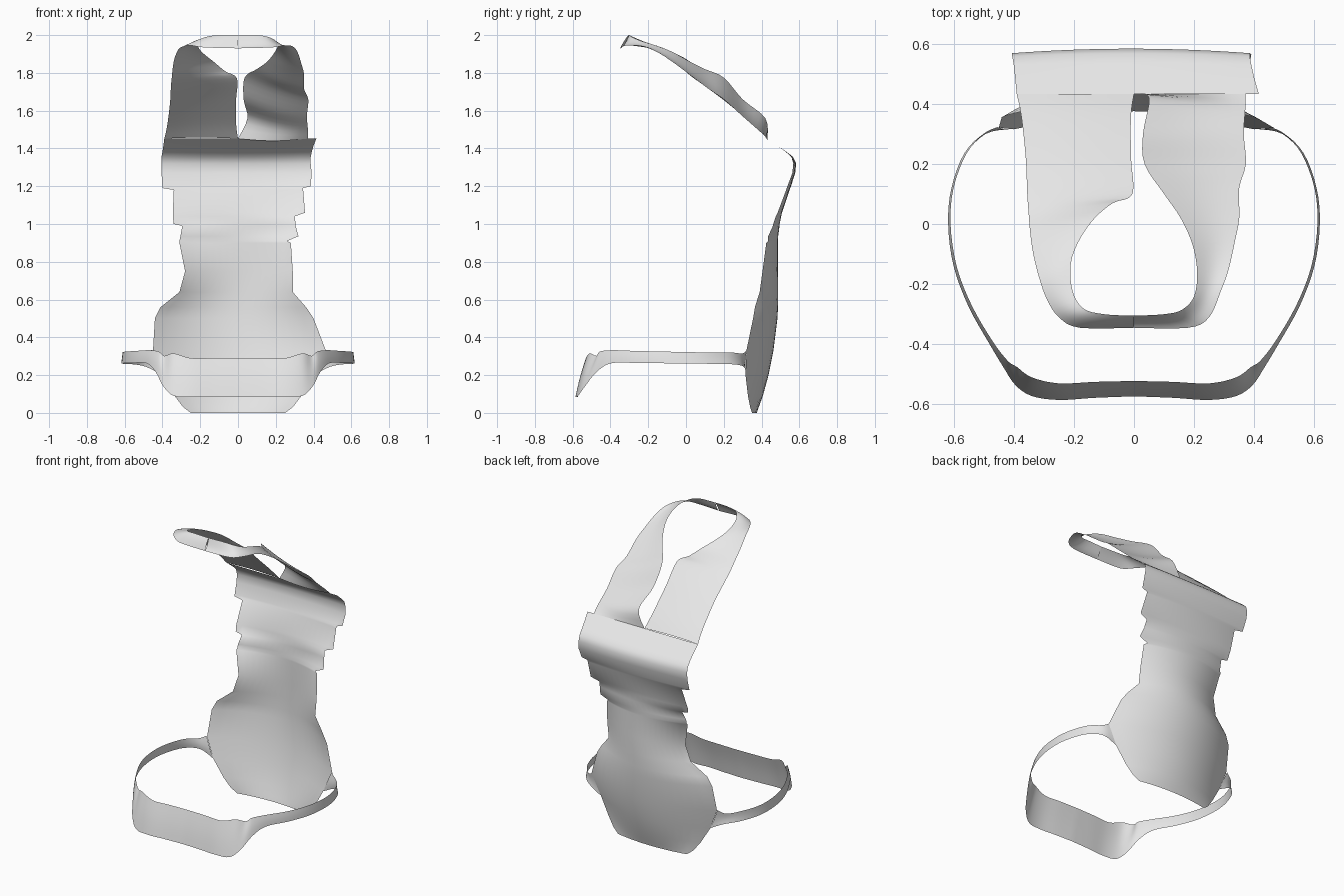
import bpy, math
from mathutils import Vector

cloth = bpy.data.materials.new("light_grey_cloth")
cloth.diffuse_color = (0.8, 0.8, 0.8, 1)


def sheet(name, rows):
    """Smooth single-layer cloth from equal-length rows of points."""
    n = len(rows[0])
    verts = [p for row in rows for p in row]
    faces = [(r * n + c, r * n + c + 1, (r + 1) * n + c + 1, (r + 1) * n + c)
             for r in range(len(rows) - 1) for c in range(n - 1)]
    mesh = bpy.data.meshes.new(name)
    mesh.from_pydata(verts, [], faces)
    mesh.materials.append(cloth)
    for p in mesh.polygons:
        p.use_smooth = True
    ob = bpy.data.objects.new(name, mesh)
    bpy.context.collection.objects.link(ob)
    return ob


def spline(pts, steps=4):
    """Catmull-Rom curve through the points."""
    p = [Vector(q) for q in pts]
    p = [p[0]] + p + [p[-1]]
    out = []
    for i in range(1, len(p) - 2):
        a, b, c, d = p[i - 1:i + 3]
        for s in range(steps):
            t = s / steps
            out.append(0.5 * (2 * b + (c - a) * t + (2 * a - 5 * b + 4 * c - d) * t * t
                              + (3 * b - a - 3 * c + d) * t ** 3))
    out.append(p[-1])
    return out


def loft(name, edge_a, edge_b, bulge, cols=8):
    """Cloth strip between two edge curves, pushed out by bulge in the middle."""
    bulge = Vector(bulge)
    rows = []
    for a, b in zip(spline(edge_a), spline(edge_b)):
        rows.append([a.lerp(b, c / cols) + bulge * math.sin(math.pi * c / cols)
                     for c in range(cols + 1)])
    return sheet(name, rows)


# Back panel: height, left x, right x, middle y, edge y (ragged sides)
panel = [
    (0.00, -.25, .25, .375, .350), (0.03, -.29, .29, .385, .340),
    (0.09, -.335, .335, .407, .328), (0.20, -.40, .40, .437, .315),
    (0.33, -.45, .465, .463, .320), (0.50, -.44, .40, .484, .355),
    (0.56, -.41, .36, .487, .365), (0.64, -.31, .29, .488, .390),
    (0.75, -.28, .29, .486, .405), (0.90, -.31, .28, .486, .425),
    (0.91, -.31, .26, .487, .435), (0.935, -.305, .32, .488, .435),
    (0.99, -.295, .305, .495, .460), (1.00, -.34, .305, .496, .462),
    (1.04, -.345, .30, .504, .475), (1.06, -.345, .355, .508, .485),
    (1.18, -.34, .345, .548, .530), (1.19, -.40, .345, .552, .533),
    (1.20, -.40, .385, .556, .537),
]
# Fold at the shoulders, where the panel turns forward
fold = [
    (1.27, -.405, .39, .578, .563), (1.32, -.405, .385, .583, .568),
    (1.355, -.405, .385, .567, .558), (1.38, -.40, .39, .535, .530),
    (1.415, -.395, .40, .485, .485), (1.452, -.39, .415, .432, .432),
]
rows = []
for z, xl, xr, ym, ye in panel + fold:
    row = []
    for c in range(17):
        t = c / 8 - 1
        row.append((xl + (xr - xl) * c / 16, ye + (ym - ye) * (1 - t * t), z))
    rows.append(row)
sheet("back_panel", rows)

# Left half of the upper flap: slit and neck opening edge, then outer edge
left_inner = [
    (0, .432, 1.452), (-.01, .36, 1.53), (-.01, .22, 1.66), (-.005, .10, 1.77),
    (-.07, .07, 1.81), (-.13, .02, 1.86), (-.18, -.05, 1.90), (-.21, -.13, 1.935),
    (-.205, -.22, 1.965), (-.17, -.28, 1.99), (-.10, -.30, 2.0), (0, -.305, 2.0)]
left_outer = [
    (-.39, .432, 1.452), (-.375, .36, 1.52), (-.36, .22, 1.64), (-.355, .10, 1.73),
    (-.35, .03, 1.78), (-.345, -.03, 1.83), (-.335, -.10, 1.88), (-.315, -.18, 1.925),
    (-.29, -.25, 1.94), (-.25, -.31, 1.945), (-.18, -.345, 1.935), (0, -.345, 1.93)]
loft("left_flap", left_inner, left_outer, (0, 0, .006))

# Right half, with its slit edge lifted into a crease
right_inner = [
    (0, .432, 1.452), (.05, .42, 1.56), (.03, .30, 1.66), (.035, .20, 1.775),
    (.10, .10, 1.82), (.155, .02, 1.86), (.195, -.07, 1.91), (.21, -.16, 1.945),
    (.20, -.24, 1.97), (.16, -.285, 1.99), (.10, -.30, 2.0), (0, -.305, 2.0)]
right_outer = [
    (.37, .432, 1.452), (.37, .38, 1.50), (.365, .30, 1.57), (.372, .20, 1.66),
    (.35, .12, 1.715), (.35, .02, 1.79), (.335, -.06, 1.85), (.315, -.15, 1.91),
    (.29, -.22, 1.94), (.25, -.31, 1.945), (.18, -.345, 1.935), (0, -.345, 1.93)]
loft("right_flap", right_inner, right_outer, (0, 0, -.012))

# Waist band: deep pouch at the front, thin straps round to the panel
band_top = [
    (0, -.522, .29), (.13, -.525, .29), (.25, -.53, .29), (.34, -.51, .315),
    (.39, -.475, .302), (.42, -.455, .325), (.47, -.39, .332), (.54, -.27, .328),
    (.59, -.14, .325), (.61, 0, .322), (.60, .12, .32), (.557, .235, .32),
    (.50, .30, .315), (.455, .322, .335)]
band_bottom = [
    (0, -.573, .085), (.13, -.578, .085), (.25, -.585, .085), (.34, -.572, .09),
    (.395, -.535, .14), (.435, -.475, .215), (.48, -.40, .262), (.55, -.275, .265),
    (.60, -.14, .263), (.618, 0, .262), (.607, .12, .26), (.563, .237, .258),
    (.49, .305, .245), (.40, .317, .20)]
band = loft("waist_band", band_top, band_bottom, (0, -.004, 0), cols=5)
mirror = band.modifiers.new("mirror", "MIRROR")
mirror.use_axis[0] = True
